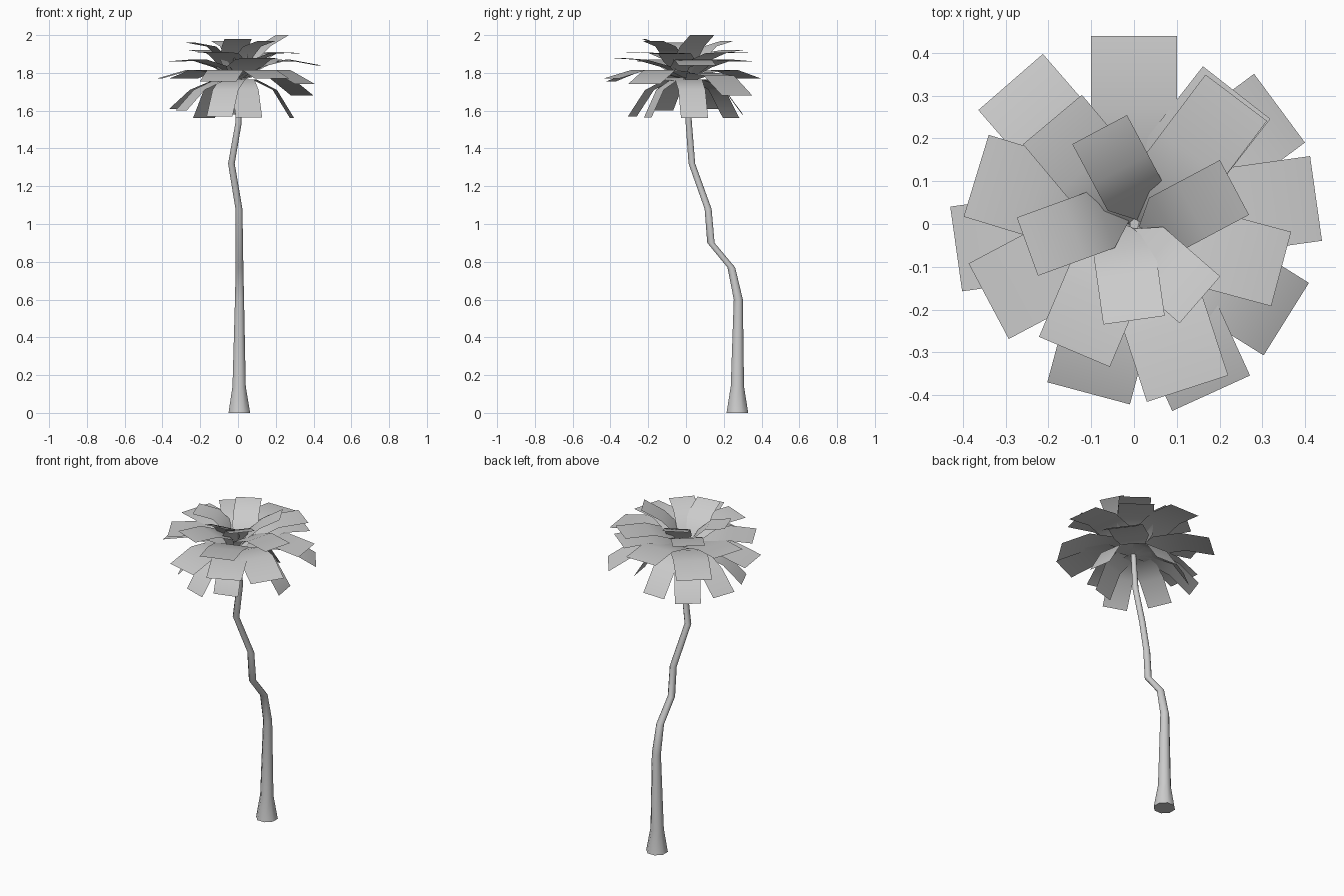
import bpy, bmesh, math
from mathutils import Vector

cube = bpy.data.objects.get("Cube")
if cube:
    bpy.data.objects.remove(cube, do_unlink=True)

grey = bpy.data.materials.new("light_grey")
grey.use_nodes = True
grey.diffuse_color = (0.6, 0.6, 0.6, 1)
grey.node_tree.nodes["Principled BSDF"].inputs["Base Color"].default_value = (0.6, 0.6, 0.6, 1)


def finish(name, bm, angle):
    mesh = bpy.data.meshes.new(name)
    bm.to_mesh(mesh)
    bm.free()
    obj = bpy.data.objects.new(name, mesh)
    bpy.context.collection.objects.link(obj)
    mesh.materials.append(grey)
    bpy.ops.object.select_all(action="DESELECT")
    obj.select_set(True)
    bpy.context.view_layer.objects.active = obj
    bpy.ops.object.shade_smooth_by_angle(angle=math.radians(angle))
    return obj


# Crooked trunk: x, y, z, radius of each ring
TRUNK = [(.007, .272, 0, .062), (.006, .272, .14, .038), (.008, .277, .6, .026),
         (.008, .24, .77, .022), (.007, .132, .9, .021), (.005, .117, 1.08, .02),
         (-.035, .031, 1.32, .019), (.002, .015, 1.53, .018), (.005, 0, 1.78, .015)]
SIDES = 8
bm = bmesh.new()
rings = []
for x, y, z, r in TRUNK:
    rings.append([bm.verts.new((x + r * math.cos(a), y + r * math.sin(a), z))
                  for a in (math.tau * (i + .5) / SIDES for i in range(SIDES))])
for low, high in zip(rings, rings[1:]):
    for i in range(SIDES):
        j = (i + 1) % SIDES
        bm.faces.new((low[i], low[j], high[j], high[i]))
bm.faces.new(rings[0][::-1])
bm.faces.new(rings[-1])
finish("trunk", bm, 50)


def direction(degrees):
    a = math.radians(degrees)
    return Vector((math.cos(a), math.sin(a), 0))


# One bent card: a narrow root widening to a square-cut tip
def add_frond(bm, azimuth, reach, tip_z, bend, width, twist):
    tip = direction(azimuth) * reach
    axis = direction(azimuth + twist)
    side = direction(azimuth + twist + 90)
    rows = []
    for t, z in bend + [(1, tip_z)]:
        half = width * (.15 if t < .1 else .5)
        mid = tip - axis * reach * (1 - t) + Vector((0, 0, z))
        rows.append([bm.verts.new(mid - side * half), bm.verts.new(mid + side * half)])
    for p, q in zip(rows, rows[1:]):
        bm.faces.new((p[0], q[0], q[1], p[1]))


# Crown tiers: width, twist, bends (fraction of reach, height), fronds (azimuth, reach, tip height)
TIERS = {
    "top_fronds": (.145, 8, [(.03, 1.78), (.25, 1.87), (.55, 1.94)],
                   [(110, .235, 1.97), (20, .25, 2.0), (192, .255, 1.96),
                    (-49, .235, 1.97), (270, .225, 1.98)]),
    "upper_fronds": (.18, 2, [(.03, 1.78), (.22, 1.86), (.55, 1.905)],
                     [(51, .38, 1.91), (-17, .36, 1.9), (245, .33, 1.91), (128, .31, 1.92)]),
    "middle_fronds": (.2, 0, [(.03, 1.77), (.25, 1.83), (.62, 1.87)],
                      [(163, .386, 1.87), (208, .385, 1.86), (288, .405, 1.88),
                       (8, .43, 1.84), (90, .44, 1.85), (52, .39, 1.86)]),
    "lower_fronds": (.2, 0, [(.03, 1.77), (.28, 1.805), (.63, 1.815)],
                     [(131, .44, 1.77), (188, .42, 1.77), (255, .41, 1.755),
                      (294.5, .435, 1.77), (328, .42, 1.74)]),
    "drooping_frond": (.2, -2, [(.03, 1.76), (.28, 1.8), (.63, 1.785)],
                       [(38.5, .435, 1.68)]),
    "hanging_fronds": (.145, 0, [(.03, 1.75), (.3, 1.765), (.68, 1.71)],
                       [(9, .29, 1.56), (88, .3, 1.58), (127, .3, 1.56), (161, .36, 1.61),
                        (204, .33, 1.6), (251, .3, 1.57), (286, .21, 1.565)]),
}
for name, (width, twist, bend, fronds) in TIERS.items():
    bm = bmesh.new()
    for azimuth, reach, tip_z in fronds:
        add_frond(bm, azimuth, reach, tip_z, bend, width, twist)
    finish(name, bm, 60)
